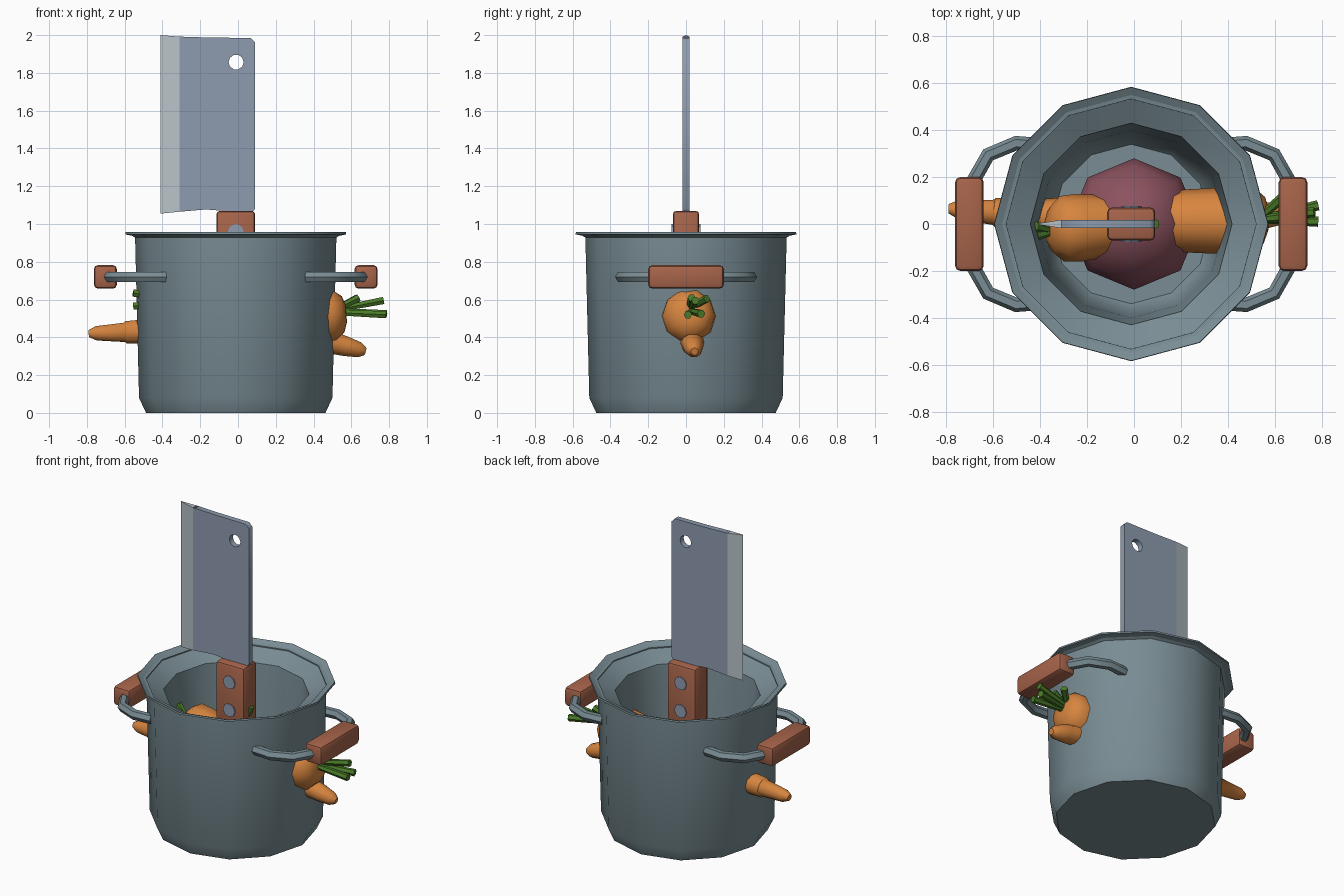
import bpy, bmesh, math
from mathutils import Vector

if "Cube" in bpy.data.objects:
    bpy.data.objects.remove(bpy.data.objects["Cube"])

def material(name, rgb):
    m = bpy.data.materials.new(name)
    m.diffuse_color = (*rgb, 1)
    m.use_nodes = True
    m.node_tree.nodes["Principled BSDF"].inputs["Base Color"].default_value = m.diffuse_color
    return m

STEEL = material("pot grey", (0.19, 0.265, 0.295))
BLADE = material("blade blue grey", (0.27, 0.335, 0.43))
EDGE = material("sharpened edge grey", (0.47, 0.54, 0.58))
WOOD = material("reddish wood", (0.38, 0.125, 0.068))
ORANGE = material("carrot orange", (0.68, 0.235, 0.05))
GREEN = material("leaf green", (0.07, 0.2, 0.022))
ONION = material("onion purple", (0.26, 0.085, 0.115))
CX = -0.012  # pot axis

def smooth(ob, angle):
    bpy.ops.object.select_all(action='DESELECT')
    ob.select_set(True)
    bpy.context.view_layer.objects.active = ob
    bpy.ops.object.shade_smooth_by_angle(angle=math.radians(angle))

def finish(name, bm, mat, angle=None):
    bmesh.ops.remove_doubles(bm, verts=bm.verts, dist=1e-5)
    bmesh.ops.recalc_face_normals(bm, faces=bm.faces)
    me = bpy.data.meshes.new(name)
    bm.to_mesh(me)
    bm.free()
    me.materials.append(mat)
    ob = bpy.data.objects.new(name, me)
    bpy.context.collection.objects.link(ob)
    if angle:
        smooth(ob, angle)
    return ob

def loft(name, rings, mat, n, angle=None):
    """Join rings given as (centre, radius, axis direction)."""
    bm = bmesh.new()
    loops = []
    for c, r, d in rings:
        q = Vector(d).to_track_quat('Z', 'Y')
        loops.append([bm.verts.new(Vector(c) + q @ Vector(
            (r * math.cos(2 * math.pi * i / n), r * math.sin(2 * math.pi * i / n), 0)))
            for i in range(n)])
    for a, b in zip(loops, loops[1:]):
        for i in range(n):
            j = (i + 1) % n
            bm.faces.new((a[i], a[j], b[j], b[i]))
    bm.faces.new(loops[0][::-1])
    bm.faces.new(loops[-1])
    return finish(name, bm, mat, angle)

def lathe(name, profile, mat, n, x=0.0, angle=None):
    return loft(name, [((x, 0, z), r, (0, 0, 1)) for r, z in profile], mat, n, angle)

def box(name, centre, size, mat, bevel):
    bm = bmesh.new()
    bmesh.ops.create_cube(bm, size=1)
    for v in bm.verts:
        v.co = Vector([v.co[k] * size[k] + centre[k] for k in range(3)])
    bmesh.ops.bevel(bm, geom=bm.edges[:], offset=bevel, segments=2, profile=0.5,
                    affect='EDGES')
    return finish(name, bm, mat, 35)

def curve_mesh(name, splines, mat, flat, closed, **settings):
    cu = bpy.data.curves.new(name, 'CURVE')
    cu.dimensions = '2D' if flat else '3D'
    for k, v in settings.items():
        setattr(cu, k, v)
    for pts in splines:
        s = cu.splines.new('POLY')
        s.points.add(len(pts) - 1)
        for p, co in zip(s.points, pts):
            p.co = (*co, 1)
        s.use_cyclic_u = closed
    cu.materials.append(mat)
    ob = bpy.data.objects.new(name, cu)
    bpy.context.collection.objects.link(ob)
    bpy.ops.object.select_all(action='DESELECT')
    ob.select_set(True)
    bpy.context.view_layer.objects.active = ob
    bpy.ops.object.convert(target='MESH')
    return bpy.context.view_layer.objects.active

# Pot with flared funnel rim
lathe("pot", [(0.475, 0), (0.512, 0.08), (0.533, 0.935), (0.585, 0.945), (0.583, 0.957),
              (0.43, 0.87), (0.40, 0.55), (0.37, 0.10), (0.34, 0.06)], STEEL, 12, CX, 40)

# Side handles: bent bar and wooden grip
for side, s in (("right", 1), ("left", -1)):
    half = [(0.37, 0.335), (0.49, 0.345), (0.61, 0.295), (0.675, 0.18)]
    path = half + [(x, -y) for x, y in half[::-1]]
    bar = curve_mesh(side + "_handle_bar", [[(CX + s * x, y, 0.72) for x, y in path]],
                     STEEL, False, False, bevel_depth=0.031, bevel_resolution=1,
                     fill_mode='FULL', use_fill_caps=True)
    smooth(bar, 50)
    box(side + "_handle_grip", (CX + s * 0.69, 0, 0.72), (0.122, 0.40, 0.125), WOOD, 0.022)

# Cleaver blade with round hole
hole = [(-0.01 + 0.04 * math.cos(math.pi * i / 5), 1.857 + 0.04 * math.sin(math.pi * i / 5), 0)
        for i in range(10)]
outline = [(-0.31, 1.065, 0), (-0.17, 1.077, 0), (-0.08, 1.07, 0), (0.075, 1.06, 0),
           (0.09, 1.08, 0), (0.09, 1.962, 0), (0.068, 1.985, 0), (-0.15, 1.987, 0),
           (-0.31, 1.992, 0)]
blade = curve_mesh("cleaver_blade", [outline, hole], BLADE, True, True,
                   fill_mode='BOTH', extrude=0.018)
blade.rotation_euler = (math.pi / 2, 0, 0)

# Sharpened edge, a thin wedge
bm = bmesh.new()
lo, hi = [[bm.verts.new(p) for p in ((-0.31, -0.018, zb), (-0.31, 0.018, zb),
                                     (-0.41, 0.002, za), (-0.41, -0.002, za))]
          for za, zb in ((1.055, 1.065), (2.0, 1.992))]
bm.faces.new(lo)
bm.faces.new(hi)
for i in range(4):
    j = (i + 1) % 4
    bm.faces.new((lo[i], lo[j], hi[j], hi[i]))
finish("cleaver_edge", bm, EDGE)

# Cleaver handle and rivets
box("cleaver_handle", (-0.012, 0, 0.78), (0.205, 0.14, 0.58), WOOD, 0.02)
for i in range(3):
    z = 0.957 - 0.18 * i
    loft("rivet_%d" % (i + 1), [((-0.012, y, z), 0.043, (0, 1, 0)) for y in (-0.077, 0.077)],
         BLADE, 8)

# Onion and its shoot
lathe("onion", [(0.06, 0.10), (0.18, 0.15), (0.26, 0.27), (0.28, 0.40), (0.25, 0.52),
                (0.16, 0.62), (0.05, 0.68)], ONION, 8, 0.0, 50)
loft("onion_shoot", [((0.03, 0, 0.64), 0.04, (0.3, 0, 1)), ((0.085, 0, 0.80), 0.025, (0.3, 0, 1))],
     GREEN, 6)

# Carrots: rounded crown, stepped taper; bend is a middle waypoint
def carrot(name, crown, tip, bend, profile, leaves):
    crown, tip = Vector(crown), Vector(tip)
    d = tip - crown
    rings = [(crown + d * t + Vector(bend) * math.sin(math.pi * t), r, d) for t, r in profile]
    loft(name, rings, ORANGE, 10, 45)
    for i, (a, b) in enumerate(leaves):
        a, b = Vector(a), Vector(b)
        loft("%s_leaf_%d" % (name, i + 1), [(a, 0.016, b - a), (a.lerp(b, 0.6), 0.02, b - a),
                                            (b, 0.022, b - a)], GREEN, 6)

carrot("large_carrot", (0.572, 0.015, 0.525), (-0.79, 0.065, 0.42), (0, -0.02, -0.02),
       [(0, 0.05), (0.012, 0.10), (0.045, 0.138), (0.09, 0.145), (0.25, 0.135), (0.5, 0.10),
        (0.7, 0.075), (0.855, 0.062), (0.86, 0.054), (0.97, 0.04), (1, 0.02)],
       [((0.54, 0.02, 0.54), (0.785, 0.08, 0.525)), ((0.54, 0.02, 0.53), (0.785, 0.01, 0.52)),
        ((0.54, 0.03, 0.55), (0.77, 0.05, 0.595)), ((0.54, 0.03, 0.56), (0.63, 0.11, 0.605)),
        ((0.54, 0.02, 0.56), (0.64, 0.03, 0.61))])
carrot("small_carrot", (-0.37, -0.025, 0.60), (0.675, 0.045, 0.325), (0, 0, 0),
       [(0, 0.05), (0.02, 0.10), (0.06, 0.14), (0.13, 0.145), (0.4, 0.11), (0.7, 0.075),
        (0.9, 0.055), (0.97, 0.042), (1, 0.02)],
       [((-0.34, -0.02, 0.60), (-0.555, -0.04, 0.635)), ((-0.34, -0.02, 0.59), (-0.555, -0.02, 0.565)),
        ((-0.34, -0.03, 0.61), (-0.42, -0.01, 0.68)), ((-0.34, -0.03, 0.61), (-0.42, -0.05, 0.67))])
